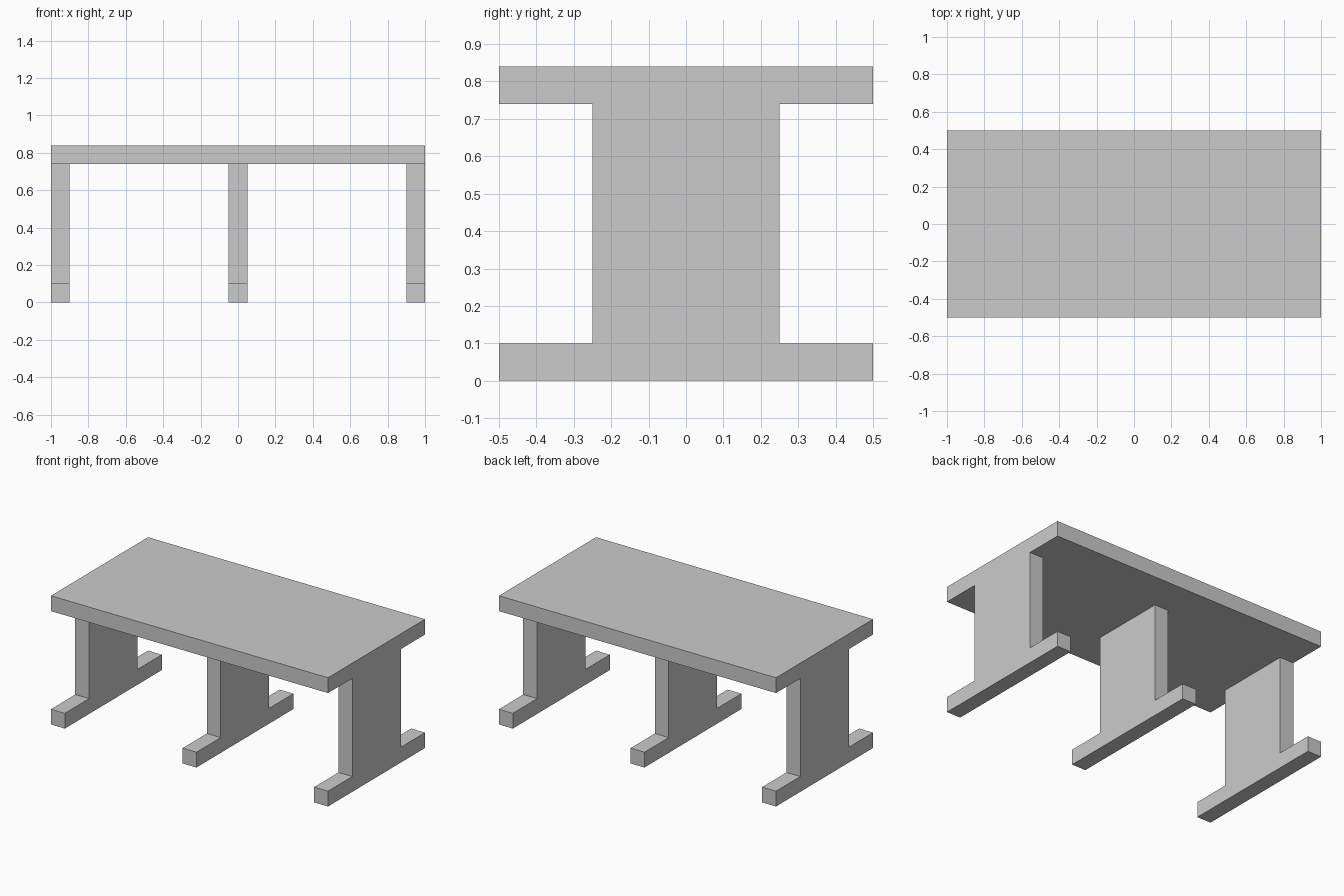
import bpy
import bmesh
from mathutils import Vector

if "Cube" in bpy.data.objects:
    bpy.data.objects.remove(bpy.data.objects["Cube"])


def extrude_profile(name, points, direction):
    """Make a solid by extruding a flat outline along a direction."""
    bm = bmesh.new()
    face = bm.faces.new([bm.verts.new(p) for p in points])
    result = bmesh.ops.extrude_face_region(bm, geom=[face], use_keep_orig=True)
    moved = [g for g in result["geom"] if isinstance(g, bmesh.types.BMVert)]
    bmesh.ops.translate(bm, verts=moved, vec=Vector(direction))
    bmesh.ops.recalc_face_normals(bm, faces=bm.faces)
    mesh = bpy.data.meshes.new(name)
    bm.to_mesh(mesh)
    bm.free()
    obj = bpy.data.objects.new(name, mesh)
    bpy.context.collection.objects.link(obj)
    return obj


HALF_LENGTH, HALF_DEPTH = 1.0, 0.5
THICK = 0.1
UNDERSIDE = 0.74
POST = 0.25

# Table top slab
extrude_profile(
    "table_top",
    [(sx * HALF_LENGTH, sy * HALF_DEPTH, UNDERSIDE)
     for sx, sy in ((-1, -1), (1, -1), (1, 1), (-1, 1))],
    (0, 0, THICK),
)

# Upside-down T supports: wide post rising from a full-depth foot
half_outline = [(HALF_DEPTH, 0), (HALF_DEPTH, THICK), (POST, THICK), (POST, UNDERSIDE)]
outline = half_outline + [(-y, z) for y, z in reversed(half_outline)]
for name, x in (("left_support", -HALF_LENGTH),
                ("middle_support", -THICK / 2),
                ("right_support", HALF_LENGTH - THICK)):
    extrude_profile(name, [(x, y, z) for y, z in outline], (THICK, 0, 0))
